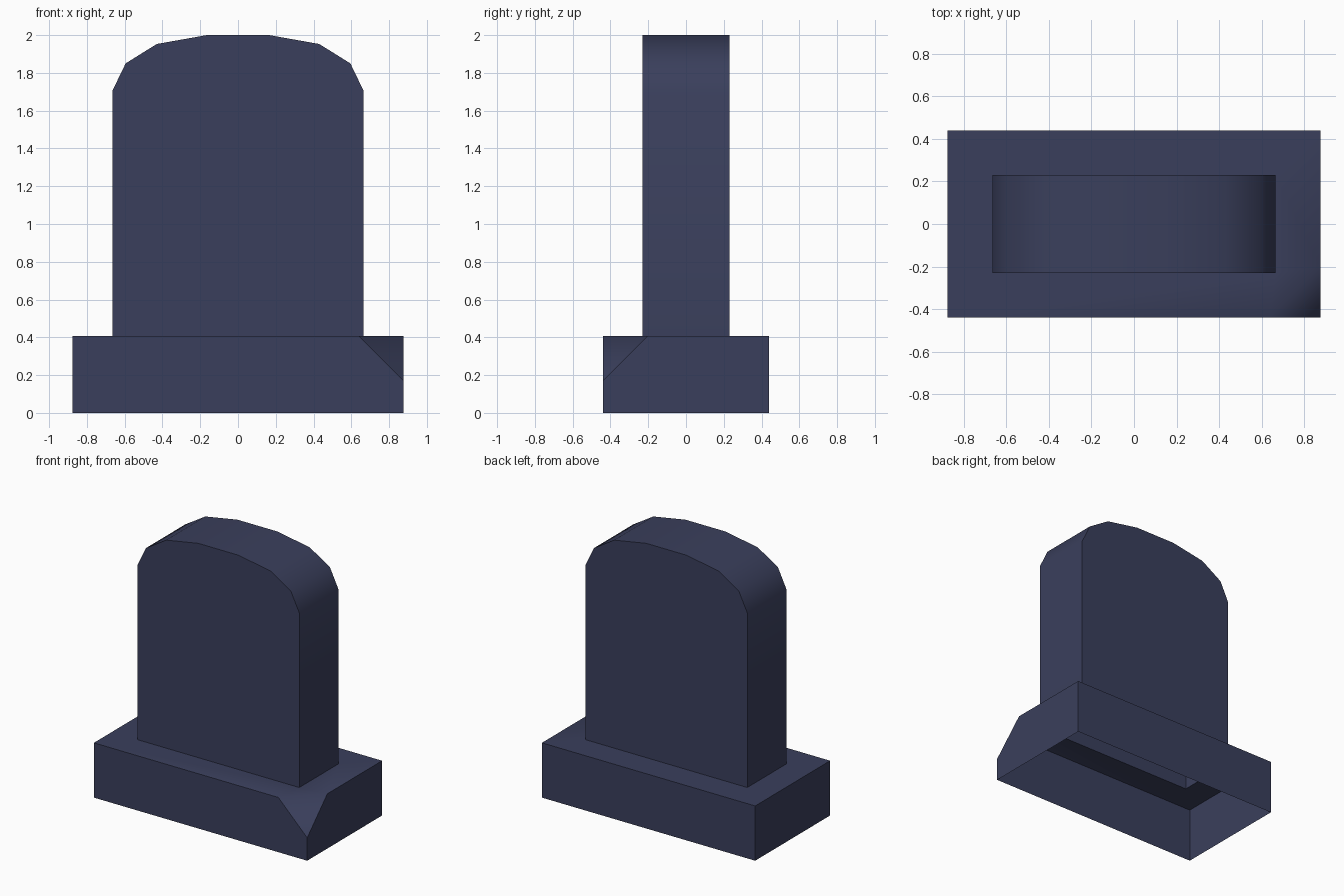
import bpy
import bmesh
import math

if "Cube" in bpy.data.objects:
    bpy.data.objects.remove(bpy.data.objects["Cube"])

stone = bpy.data.materials.new("dark blue grey stone")
stone.diffuse_color = (0.0423, 0.0497, 0.107, 1.0)
stone.use_nodes = True
stone.node_tree.nodes["Principled BSDF"].inputs["Base Color"].default_value = stone.diffuse_color

BX, BY, BZ = 0.877, 0.44, 0.407   # plinth half sizes and height
SX, SY = 0.665, 0.23              # slab half sizes
CHIP = 0.237                      # size of the broken corner


def finish(name, bm):
    """Smooth the shallow edges, keep the others sharp, make the object."""
    bm.normal_update()
    for f in bm.faces:
        f.smooth = True
    for e in bm.edges:
        if len(e.link_faces) == 2:
            a, b = (f.normal for f in e.link_faces)
            # the chip blends softly into the plinth top
            e.smooth = a.angle(b) < math.radians(40) or min(a.z, b.z) > 0.5
    mesh = bpy.data.meshes.new(name)
    bm.to_mesh(mesh)
    bm.free()
    mesh.materials.append(stone)
    obj = bpy.data.objects.new(name, mesh)
    bpy.context.collection.objects.link(obj)


# Plinth: open underneath, with an opening below the slab and a chipped corner
bm = bmesh.new()
corners = [(-1, -1), (1, -1), (1, 1), (-1, 1)]
low = [bm.verts.new((x * BX, y * BY, 0)) for x, y in corners]
inner = [bm.verts.new((x * SX, y * SY, BZ)) for x, y in corners]
fl, br, bl = [bm.verts.new((x * BX, y * BY, BZ)) for x, y in ((-1, -1), (1, 1), (-1, 1))]
chip_front = bm.verts.new((BX - CHIP, -BY, BZ))
chip_side = bm.verts.new((BX, -BY + CHIP, BZ))
chip_low = bm.verts.new((BX, -BY, BZ - CHIP))
for face in (
    (low[0], low[1], chip_low, chip_front, fl),       # front
    (low[1], low[2], br, chip_side, chip_low),        # right
    (low[2], low[3], bl, br),                         # back
    (low[3], low[0], fl, bl),                         # left
    (chip_low, chip_side, chip_front),                # chip
    (fl, chip_front, inner[1], inner[0]),             # top ring
    (chip_front, chip_side, inner[1]),
    (chip_side, br, inner[2], inner[1]),
    (br, bl, inner[3], inner[2]),
    (bl, fl, inner[0], inner[3]),
):
    bm.faces.new(face)
finish("plinth", bm)

# Slab: arched outline extruded front to back, open underneath
half = [(SX, BZ), (SX, 1.705), (0.595, 1.85), (0.43, 1.953), (0.165, 2.0)]
outline = half + [(-x, z) for x, z in reversed(half)]
bm = bmesh.new()
front = [bm.verts.new((x, -SY, z)) for x, z in outline]
back = [bm.verts.new((x, SY, z)) for x, z in outline]
bm.faces.new(front)
bm.faces.new(back[::-1])
for i in range(len(outline) - 1):
    bm.faces.new((front[i], back[i], back[i + 1], front[i + 1]))
finish("headstone_slab", bm)
